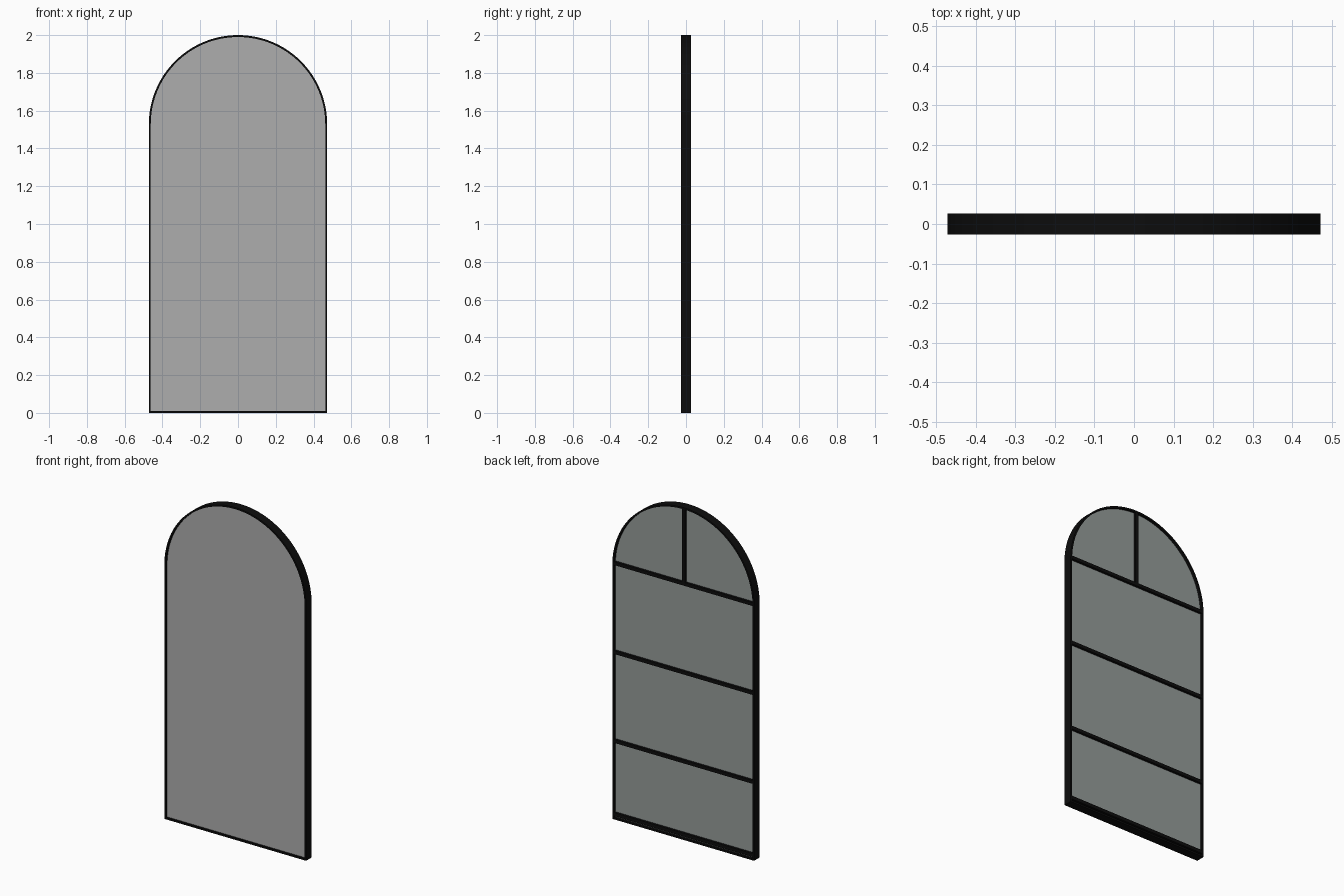
import bpy, bmesh, math

if "Cube" in bpy.data.objects:
    bpy.data.objects.remove(bpy.data.objects["Cube"])

R, ZC, T = 0.472, 1.528, 0.010   # arch radius, arch centre height, frame wall
D = 0.0265                       # half depth of frame

def material(name, c):
    m = bpy.data.materials.new(name)
    m.diffuse_color = (*c, 1)
    m.use_nodes = True
    m.node_tree.nodes["Principled BSDF"].inputs["Base Color"].default_value = m.diffuse_color
    return m

black = material("black_metal", (0.004, 0.004, 0.004))
silver = material("mirror_grey", (0.42, 0.42, 0.42))
board = material("backing_grey", (0.30, 0.33, 0.32))

def arch(inset, n=64):
    r = R - inset
    return [(-r, inset), (r, inset)] + [
        (r * math.cos(math.pi * i / n), ZC + r * math.sin(math.pi * i / n)) for i in range(n + 1)]

def finish(name, bm, mat):
    bmesh.ops.recalc_face_normals(bm, faces=bm.faces)
    me = bpy.data.meshes.new(name)
    bm.to_mesh(me)
    bm.free()
    ob = bpy.data.objects.new(name, me)
    bpy.context.collection.objects.link(ob)
    me.materials.append(mat)
    bpy.context.view_layer.objects.active = ob
    ob.select_set(True)
    bpy.ops.object.shade_smooth_by_angle(angle=math.radians(30))
    ob.select_set(False)
    return ob

def sheet(name, y0, y1, mat):
    bm = bmesh.new()
    rings = [[bm.verts.new((x, y, z)) for x, z in arch(T * 0.8)] for y in (y0, y1)]
    n = len(rings[0])
    for r in rings:
        bm.faces.new(r)
    for i in range(n):
        j = (i + 1) % n
        bm.faces.new((rings[0][i], rings[0][j], rings[1][j], rings[1][i]))
    finish(name, bm, mat)

def bar(name, x, z, sx, sz, y0, y1):
    bm = bmesh.new()
    bmesh.ops.create_cube(bm, size=1)
    for v in bm.verts:
        v.co = (x + v.co.x * sx, (y0 + y1) / 2 + v.co.y * (y1 - y0), z + v.co.z * sz)
    finish(name, bm, black)

# Arched frame: rectangular section swept round the outline
bm = bmesh.new()
rings = [[bm.verts.new((x, y, z)) for x, z in arch(i)]
         for i, y in ((0, -D), (T, -D), (T, D), (0, D))]
n = len(rings[0])
for k in range(4):
    a, b = rings[k], rings[(k + 1) % 4]
    for i in range(n):
        j = (i + 1) % n
        bm.faces.new((a[i], a[j], b[j], b[i]))
finish("arched_frame", bm, black)

# Mirror in front, backing board behind
sheet("mirror_panel", -0.014, 0.0, silver)
sheet("backing_board", 0.0, 0.011, board)

# Rear battens and the upright in the arch
W = 2 * (R - T / 2)
for i, z in enumerate((0.03, 0.47, 1.005, 1.54)):
    bar(f"rear_batten_{i + 1}", 0, z, W, 0.02, 0.010, 0.0255)
bar("rear_upright", 0, 1.767, 0.02, 0.454, 0.010, 0.0255)
